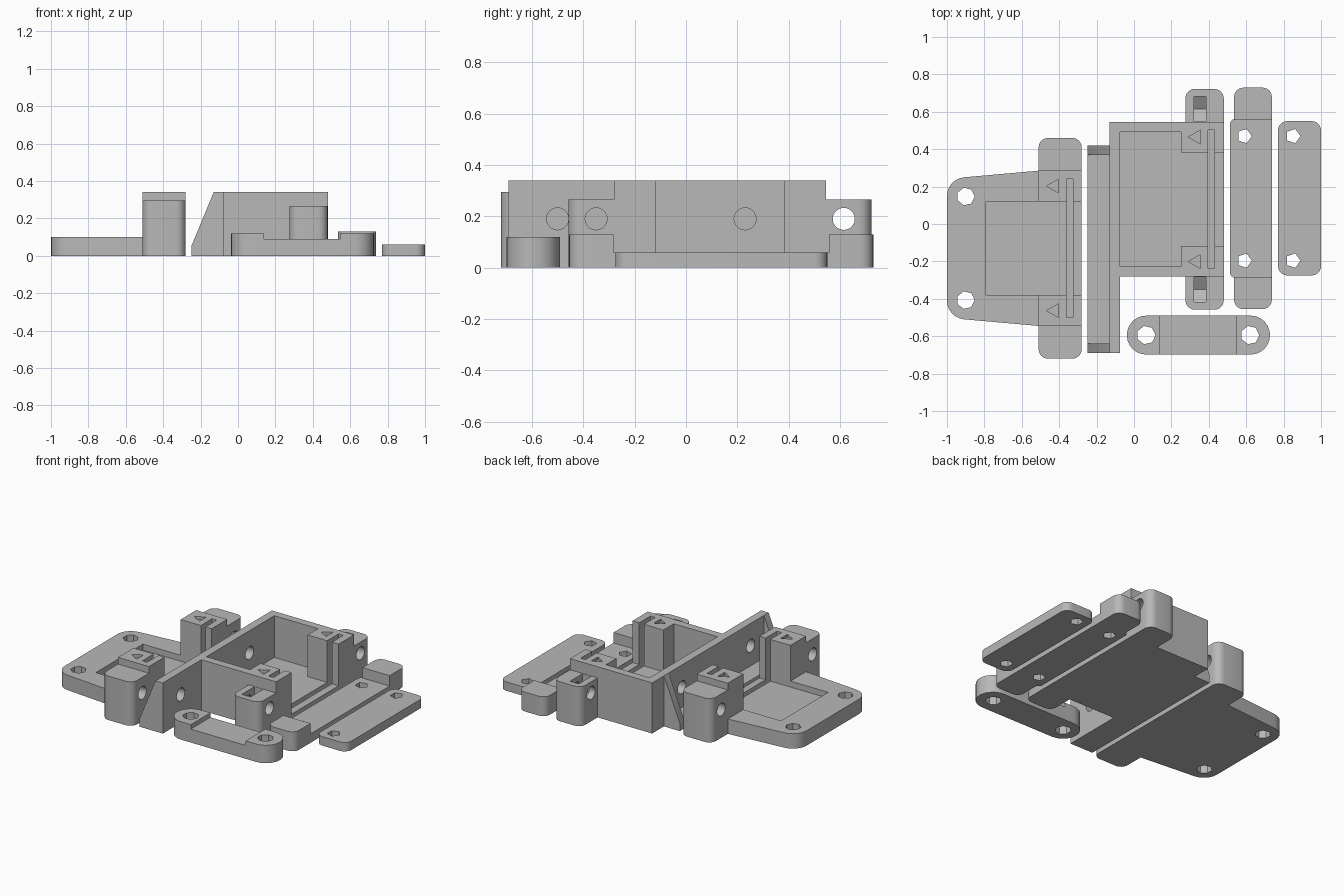
import bpy, bmesh, math

if "Cube" in bpy.data.objects:
    bpy.data.objects.remove(bpy.data.objects["Cube"])

grey = bpy.data.materials.new("plain_grey")
grey.diffuse_color = (0.48, 0.48, 0.48, 1)
grey.use_nodes = True
grey.node_tree.nodes["Principled BSDF"].inputs["Base Color"].default_value = grey.diffuse_color


def prism(pts, a, b, axis="z"):
    """Extrude an outline from a to b along an axis."""
    put = {"z": lambda u, v, w: (u, v, w), "y": lambda u, v, w: (u, w, v),
           "x": lambda u, v, w: (w, u, v)}[axis]
    bm = bmesh.new()
    lo = [bm.verts.new(put(u, v, a)) for u, v in pts]
    hi = [bm.verts.new(put(u, v, b)) for u, v in pts]
    n = len(pts)
    bm.faces.new(lo)
    bm.faces.new(hi)
    for i in range(n):
        bm.faces.new((lo[i], lo[(i + 1) % n], hi[(i + 1) % n], hi[i]))
    bmesh.ops.recalc_face_normals(bm, faces=bm.faces)
    me = bpy.data.meshes.new("piece")
    bm.to_mesh(me)
    bm.free()
    ob = bpy.data.objects.new("piece", me)
    bpy.context.collection.objects.link(ob)
    return ob


def arc(cx, cy, r, a0, a1, n=6):
    return [(cx + r * math.cos(math.radians(a0 + (a1 - a0) * i / n)),
             cy + r * math.sin(math.radians(a0 + (a1 - a0) * i / n))) for i in range(n + 1)]


def circle(cx, cy, r, n, turn=0):
    return arc(cx, cy, r, turn, turn + 360, n)[:-1]


def box(x0, x1, y0, y1, z0, z1):
    y0, y1 = sorted((y0, y1))
    return prism([(x0, y0), (x1, y0), (x1, y1), (x0, y1)], z0, z1)


def rounded(x0, x1, y0, y1, z0, z1, r=0.05):
    y0, y1 = sorted((y0, y1))
    return prism(arc(x0 + r, y0 + r, r, 180, 270) + arc(x1 - r, y0 + r, r, 270, 360)
                 + arc(x1 - r, y1 - r, r, 0, 90) + arc(x0 + r, y1 - r, r, 90, 180), z0, z1)


def build(name, adds, cuts):
    """Union the pieces, subtract the cutters, keep one clean object."""
    ob = adds[0]
    for op, obs in (("UNION", adds[1:]), ("DIFFERENCE", cuts)):
        for o in obs:
            m = ob.modifiers.new("bool", "BOOLEAN")
            m.operation, m.object, m.solver = op, o, "EXACT"
    dg = bpy.context.evaluated_depsgraph_get()
    me = bpy.data.meshes.new_from_object(ob.evaluated_get(dg))
    ob.modifiers.clear()
    ob.data = me
    for o in adds[1:] + cuts:
        bpy.data.objects.remove(o)
    ob.name = name
    me.materials.clear()
    me.materials.append(grey)
    bpy.ops.object.select_all(action="DESELECT")
    ob.select_set(True)
    bpy.context.view_layer.objects.active = ob
    bpy.ops.object.shade_smooth_by_angle(angle=math.radians(25))


def arrow(x, y):
    return prism([(x, y), (x + 0.065, y - 0.037), (x + 0.065, y + 0.037)], 0.32, 0.4)


# Left mounting plate with two slotted posts and ears
c = -0.13
adds = [prism(arc(-0.9, 0.15, 0.1, 95, 180) + arc(-0.9, -0.41, 0.1, 180, 265)
              + [(-0.51, c - 0.415), (-0.28, c - 0.415), (-0.28, c + 0.415), (-0.51, c + 0.415)], 0, 0.1)]
cuts = [box(-0.79, -0.2, c - 0.25, c + 0.25, 0.06, 0.5),
        box(-0.36, -0.325, c - 0.37, c + 0.37, 0.03, 0.5)]
for s in (1, -1):
    adds += [rounded(-0.51, -0.28, c + s * 0.3, c + s * 0.59, 0, 0.295),
             box(-0.51, -0.28, c + s * 0.25, c + s * 0.415, 0, 0.34)]
    cuts += [prism(circle(-0.9, c + s * 0.277, 0.048, 7), -0.1, 0.2),
             prism(circle(c + s * 0.485, 0.19, 0.043, 20), -0.6, -0.2, "x"),
             arrow(-0.468, c + s * 0.333)]
build("mounting_plate", adds, cuts)

# Tray: open box joined to a tall flange wall with end gussets
c, w = 0.132, -0.135
adds = [box(-0.13, 0.48, c - 0.413, c + 0.413, 0, 0.34),
        box(-0.13, -0.075, w - 0.555, w + 0.555, 0, 0.34),
        box(-0.248, -0.1, w - 0.555, w + 0.555, 0, 0.055)]
cuts = [box(-0.075, 0.25, c - 0.36, c + 0.36, 0.06, 0.5),
        box(0.2, 0.6, c - 0.25, c + 0.25, 0.06, 0.5),
        box(0.395, 0.43, c - 0.37, c + 0.37, 0.03, 0.5)]
for s in (1, -1):
    adds += [rounded(0.275, 0.48, c + s * 0.3, c + s * 0.59, 0, 0.265),
             prism([(-0.248, 0), (-0.1, 0), (-0.1, 0.34), (-0.13, 0.34), (-0.248, 0.055)],
                   *sorted((w + s * 0.505, w + s * 0.555)), "y")]
    y = c + s * 0.482
    cuts += [prism(circle(w + s * 0.365, 0.19, 0.043, 20), -0.3, -0.05, "x"),
             prism(circle(y, 0.19, 0.043, 20), 0.2, 0.6, "x"),
             # nut pocket with pointed bottom, open at the top
             prism([(y, 0.11), (y + 0.067, 0.15), (y + 0.067, 0.3), (y - 0.067, 0.3),
                    (y - 0.067, 0.15)], 0.32, 0.385, "x"),
             arrow(0.29, c + s * 0.333)]
build("tray", adds, cuts)

# Clamp bar with raised ends
c = 0.137
adds = [rounded(0.513, 0.737, c - 0.425, c + 0.425, 0, 0.06, 0.03),
        box(0.535, 0.737, c - 0.45, c + 0.45, 0, 0.06)]
cuts = [prism(circle(0.59, c + s * 0.333, 0.04, 5), -0.1, 0.2) for s in (1, -1)]
raised = rounded(0.535, 0.737, c - 0.592, c + 0.592, 0, 0.13)
build("clamp_bar", [raised] + adds, [box(0.4, 0.9, c - 0.42, c + 0.42, 0.06, 0.3)] + cuts)

# Flat cover strip
build("cover_strip", [rounded(0.77, 1, -0.275, 0.55, 0, 0.06)],
      [prism(circle(0.85, c + s * 0.333, 0.04, 5), -0.1, 0.2) for s in (1, -1)])

# Link bar with round raised ends and a lower middle
build("link_bar", [rounded(-0.038, 0.727, -0.698, -0.49, 0, 0.12, 0.103)],
      [box(0.138, 0.545, -0.8, -0.4, 0.09, 0.3)]
      + [prism(circle(x, -0.594, 0.05, 7), -0.1, 0.2) for x in (0.065, 0.62)])
